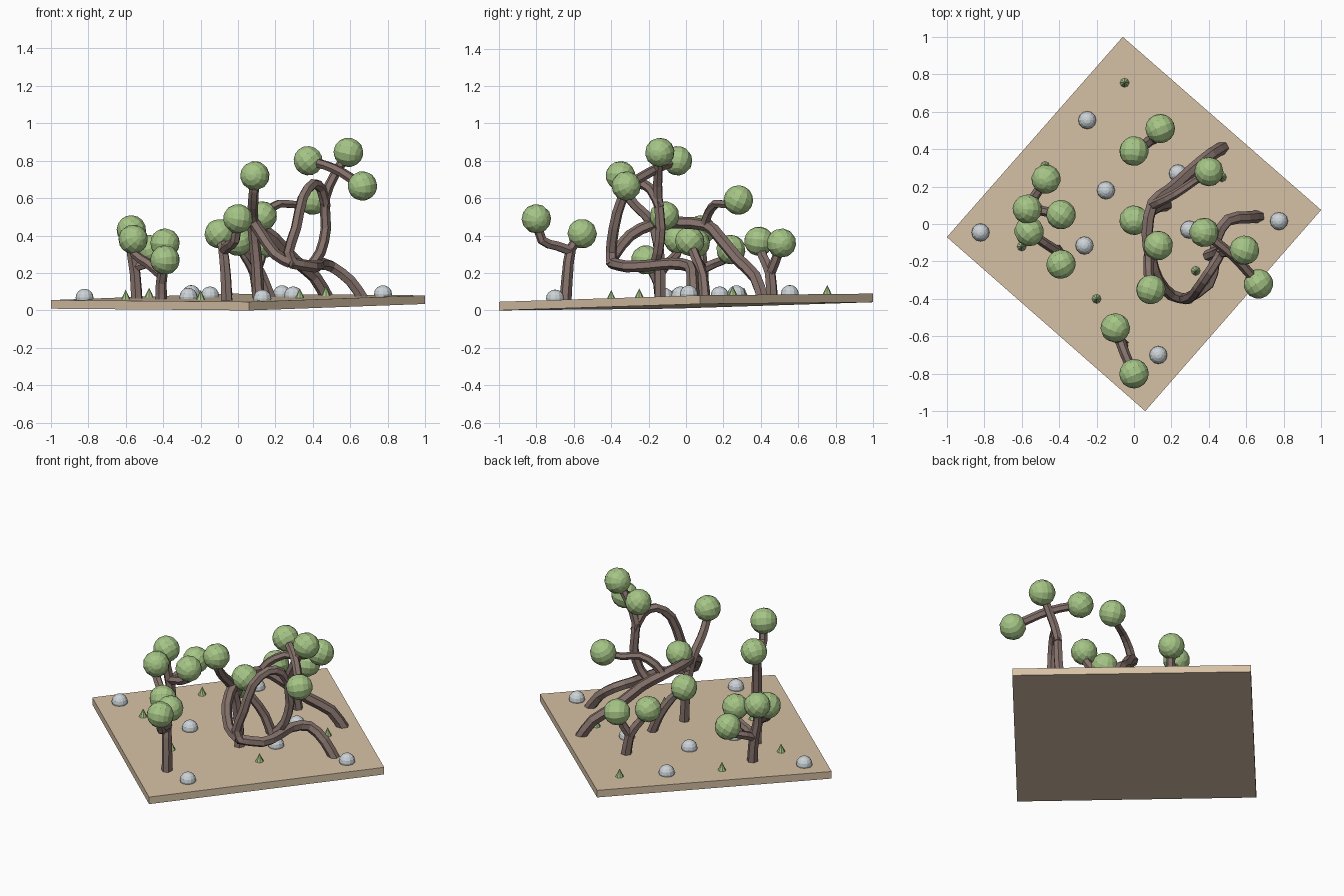
import bpy, bmesh, math, random
from mathutils import Vector

random.seed(3)


def material(name, color):
    m = bpy.data.materials.new(name)
    m.diffuse_color = (*color, 1)
    return m


SAND = material("sand", (0.68, 0.54, 0.38))
BARK = material("bark", (0.24, 0.17, 0.15))
LEAF = material("leaf", (0.38, 0.56, 0.24))
STONE = material("stone", (0.60, 0.65, 0.68))


def ground(x, y):
    """Top of the slightly tilted plate."""
    return 0.068 + 0.011 * x + 0.0225 * y


def finish(name, mat):
    ob = bpy.context.object
    ob.name = name
    ob.data.materials.clear()
    ob.data.materials.append(mat)
    return ob


def catmull(pts):
    """One smoothing pass: insert a midpoint on each span."""
    out = [pts[0]]
    for i in range(len(pts) - 1):
        a, b = pts[i], pts[i + 1]
        p, n = pts[max(i - 1, 0)], pts[min(i + 2, len(pts) - 1)]
        out += [(a + b) * 0.5625 - (p + n) * 0.0625, b]
    return out


def limb(name, pts, r0=0.033, r1=0.025):
    """Six-sided tapering trunk or branch along a path."""
    pts = catmull([Vector(p) for p in pts])
    cu = bpy.data.curves.new(name, 'CURVE')
    cu.dimensions = '3D'
    cu.bevel_depth = 1
    cu.bevel_resolution = 1
    cu.use_fill_caps = True
    sp = cu.splines.new('POLY')
    sp.points.add(len(pts) - 1)
    for i, p in enumerate(pts):
        sp.points[i].co = (*p, 1)
        sp.points[i].radius = r0 + (r1 - r0) * i / (len(pts) - 1)
    sp.use_smooth = False
    ob = bpy.data.objects.new(name, cu)
    bpy.context.collection.objects.link(ob)
    bpy.ops.object.select_all(action='DESELECT')
    ob.select_set(True)
    bpy.context.view_layer.objects.active = ob
    bpy.ops.object.convert(target='MESH')
    finish(name, BARK)


# Ground plate
bm = bmesh.new()
corners = [(0.06, -1), (1, 0.075), (-0.06, 1), (-1, -0.07)]
low = [bm.verts.new((x, y, ground(x, y) - 0.046)) for x, y in corners]
top = [bm.verts.new((x, y, ground(x, y))) for x, y in corners]
bm.faces.new(low[::-1])
bm.faces.new(top)
for i in range(4):
    j = (i + 1) % 4
    bm.faces.new((low[i], low[j], top[j], top[i]))
me = bpy.data.meshes.new("ground_plate")
bm.to_mesh(me)
bm.free()
plate = bpy.data.objects.new("ground_plate", me)
bpy.context.collection.objects.link(plate)
me.materials.append(SAND)

# Leaf balls
BALLS = [(0.14, 0.51, 0.36), (0, 0.39, 0.37), (-0.47, 0.24, 0.325), (-0.57, 0.08, 0.43),
         (-0.39, 0.05, 0.36), (-0.56, -0.04, 0.38), (-0.39, -0.215, 0.27), (0, 0.02, 0.37),
         (0.13, -0.115, 0.505), (0.09, -0.35, 0.72), (-0.10, -0.555, 0.41), (0, -0.80, 0.49),
         (0.40, 0.28, 0.59), (0.375, -0.045, 0.80), (0.59, -0.14, 0.845), (0.665, -0.32, 0.665)]
for p in BALLS:
    bpy.ops.mesh.primitive_uv_sphere_add(segments=12, ring_count=8, radius=0.079, location=p,
                                         rotation=[random.uniform(0, math.pi) for _ in range(3)])
    finish("leaf_ball", LEAF)

# Front tree
limb("front_trunk", [(-0.06, -0.645, 0.04), (-0.065, -0.635, 0.18), (-0.08, -0.615, 0.33), BALLS[10]])
limb("front_branch", [(-0.075, -0.62, 0.32), (-0.05, -0.69, 0.345), (-0.015, -0.77, 0.375), BALLS[11]], 0.028)

# Left trees, sharing low branches
limb("left_trunk", [(-0.54, 0.09, 0.04), (-0.55, 0.09, 0.2), (-0.57, 0.08, 0.32), BALLS[3]])
limb("left_branch", [(-0.55, 0.09, 0.22), (-0.53, 0.15, 0.25), (-0.48, 0.22, 0.28), BALLS[2]], 0.027)
limb("left_branch", [(-0.555, 0.09, 0.23), (-0.49, 0.07, 0.25), (-0.41, 0.055, 0.28), BALLS[4]], 0.027)
limb("left_small_trunk", [(-0.41, -0.14, 0.04), (-0.41, -0.15, 0.15), BALLS[6]])
limb("left_small_branch", [(-0.41, -0.145, 0.19), (-0.48, -0.1, 0.25), (-0.55, -0.05, 0.3), BALLS[5]], 0.027)

# Back tree
limb("back_trunk", [(0.11, 0.46, 0.05), (0.09, 0.45, 0.2), (0.04, 0.41, 0.29), BALLS[1]])
limb("back_branch", [(0.09, 0.45, 0.2), (0.12, 0.48, 0.27), BALLS[0]], 0.028)

# Middle trees
limb("middle_trunk", [(0.11, -0.14, 0.04), (0.1, -0.14, 0.25), (0.08, -0.17, 0.45),
                      (0.08, -0.27, 0.56), (0.085, -0.33, 0.64), BALLS[9]])
limb("middle_branch", [(0.09, -0.14, 0.4), BALLS[8]], 0.027)
limb("small_trunk", [(0.18, 0.1, 0.05), (0.13, 0.09, 0.18), (0.07, 0.05, 0.29), BALLS[7]], 0.031)

# Long leaning trunk that runs down into the low loop
limb("leaning_trunk", [(0.48, 0.41, 0.06), (0.41, 0.37, 0.18), (0.3, 0.28, 0.27), (0.19, 0.18, 0.39),
                       (0.1, 0.11, 0.455), (0.07, -0.05, 0.47), (0.09, -0.18, 0.46), (0.13, -0.3, 0.4),
                       (0.2, -0.38, 0.3), (0.28, -0.4, 0.255)], 0.035, 0.03)
limb("leaning_branch", [(0.1, 0.1, 0.46), (0.14, 0.12, 0.52), (0.22, 0.16, 0.57), (0.31, 0.22, 0.565), BALLS[12]],
     0.028, 0.02)

# Right tree with arch and crown
limb("right_trunk", [(0.67, 0.04, 0.06), (0.6, 0.035, 0.16), (0.5, 0.02, 0.235), (0.44, -0.08, 0.25),
                     (0.43, -0.2, 0.24), (0.4, -0.32, 0.235), (0.28, -0.4, 0.255)], 0.033, 0.031)
limb("arch", [(0.3, -0.395, 0.245), (0.27, -0.4, 0.31), (0.31, -0.385, 0.44), (0.345, -0.34, 0.6),
              (0.4, -0.26, 0.675), (0.445, -0.19, 0.65), (0.47, -0.14, 0.55)], 0.03, 0.027)
limb("crown_stem", [(0.39, -0.17, 0.24), (0.44, -0.15, 0.31), (0.47, -0.135, 0.44), (0.465, -0.15, 0.6),
                    (0.52, -0.15, 0.73), BALLS[14]], 0.03)
limb("crown_branch", [BALLS[13], (0.47, -0.12, 0.775), (0.56, -0.2, 0.735), BALLS[15]], 0.025, 0.027)

# Half-buried stones
for x, y in [(-0.82, -0.045), (-0.25, 0.555), (-0.15, 0.18), (-0.265, -0.115),
             (0.235, 0.27), (0.295, -0.03), (0.13, -0.70), (0.775, 0.015)]:
    bpy.ops.mesh.primitive_uv_sphere_add(segments=12, ring_count=8, radius=0.048,
                                         location=(x, y, ground(x, y) + 0.01))
    finish("stone", STONE)

# Little grass cones
for x, y in [(-0.05, 0.755), (-0.475, 0.31), (-0.6, -0.12), (-0.2, -0.40), (0.47, 0.25), (0.33, -0.25)]:
    bpy.ops.mesh.primitive_cone_add(vertices=8, radius1=0.026, radius2=0, depth=0.055,
                                    location=(x, y, ground(x, y) + 0.025))
    finish("grass_cone", LEAF)
